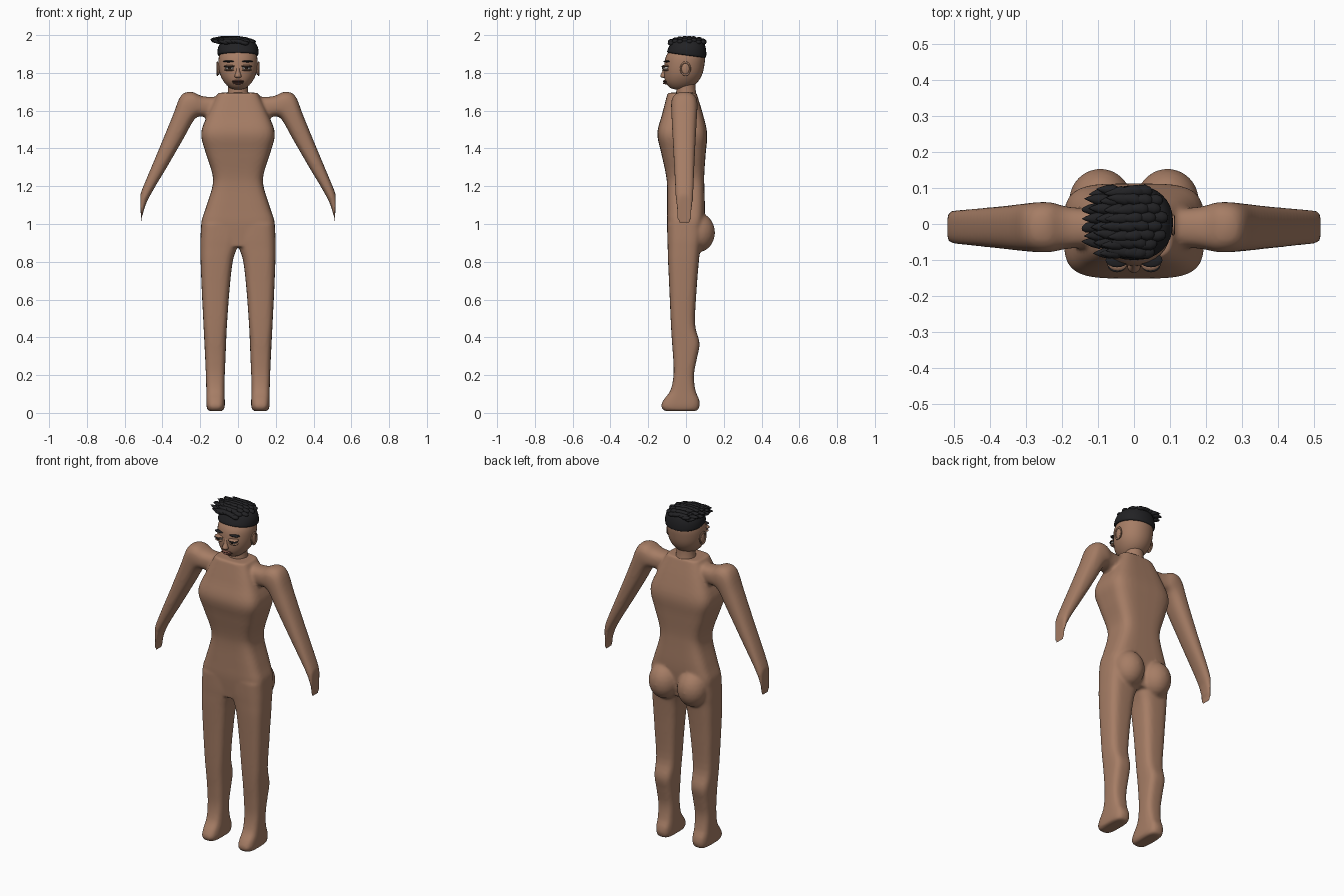
import bpy, bmesh, math, random
from mathutils import Vector, Matrix

random.seed(4)
cube = bpy.data.objects.get("Cube")
if cube:
    bpy.data.objects.remove(cube, do_unlink=True)


def material(name, rgb):
    m = bpy.data.materials.new(name)
    m.use_nodes = True
    m.diffuse_color = (*rgb, 1)
    m.node_tree.nodes["Principled BSDF"].inputs["Base Color"].default_value = (*rgb, 1)
    return m


SKIN = material("brown skin", (0.38, 0.205, 0.13))
HAIR = material("black hair", (0.016, 0.016, 0.018))
WHITE = material("eye white", (0.55, 0.5, 0.46))
IRIS = material("dark iris", (0.03, 0.018, 0.012))
LIPS = material("lip brown", (0.2, 0.08, 0.06))


def finish(bm, name, mat, angle=60):
    bmesh.ops.recalc_face_normals(bm, faces=bm.faces)
    me = bpy.data.meshes.new(name)
    bm.to_mesh(me)
    bm.free()
    ob = bpy.data.objects.new(name, me)
    bpy.context.collection.objects.link(ob)
    me.materials.append(mat)
    bpy.ops.object.select_all(action="DESELECT")
    ob.select_set(True)
    bpy.context.view_layer.objects.active = ob
    bpy.ops.object.shade_smooth_by_angle(angle=math.radians(angle))
    return ob


def spline(rows, steps):
    """Catmull-Rom resampling of rows of numbers."""
    out = []
    for i in range(len(rows) - 1):
        quad = [rows[max(0, min(len(rows) - 1, i + k))] for k in (-1, 0, 1, 2)]
        for s in range(steps):
            t = s / steps
            out.append([b + 0.5 * t * (c - a + t * (2*a - 5*b + 4*c - d + t * (3*(b - c) + d - a)))
                        for a, b, c, d in zip(*quad)])
    return out + [list(rows[-1])]


def loft(bm, rings, power=2, sides=24):
    """Skin superellipse rings, each given as centre, u axis, v axis."""
    def p(t):
        return math.copysign(abs(t) ** (2 / power), t)
    loops = []
    for c, u, v in rings:
        angles = [math.tau * i / sides for i in range(sides)]
        loops.append([bm.verts.new(c + u * p(math.cos(a)) + v * p(math.sin(a))) for a in angles])
    for lo, hi in zip(loops, loops[1:]):
        for i in range(sides):
            j = (i + 1) % sides
            bm.faces.new((lo[i], lo[j], hi[j], hi[i]))
    bm.faces.new(loops[0][::-1])
    bm.faces.new(loops[-1])


def upright(rows, steps=4, side=1):
    """Rows of z, x min, x max, y min, y max as horizontal rings."""
    return [(Vector((side * (x0 + x1) / 2, (y0 + y1) / 2, z)),
             Vector(((x1 - x0) / 2, 0, 0)), Vector((0, (y1 - y0) / 2, 0)))
            for z, x0, x1, y0, y1 in spline(rows, steps)]


def ball(bm, centre, size, segments=24):
    m = Matrix.Translation(centre) @ Matrix.Diagonal((*size, 1))
    bmesh.ops.create_uvsphere(bm, u_segments=segments, v_segments=segments // 2, radius=1, matrix=m)


# Body: torso, legs, seat and arms fused into one skin
TORSO = [(0.88, 0.185, -0.09, 0.075), (1.0, 0.195, -0.1, 0.095), (1.08, 0.172, -0.1, 0.1),
         (1.2, 0.135, -0.1, 0.097), (1.27, 0.137, -0.108, 0.097), (1.38, 0.172, -0.132, 0.105),
         (1.48, 0.195, -0.152, 0.112), (1.58, 0.16, -0.127, 0.09), (1.695, 0.105, -0.097, 0.055)]
LEG = [(0.01, 0.078, 0.16, -0.115, 0.06), (0.035, 0.07, 0.167, -0.132, 0.072),
       (0.07, 0.07, 0.168, -0.118, 0.07), (0.12, 0.071, 0.168, -0.082, 0.05),
       (0.2, 0.07, 0.17, -0.066, 0.042), (0.29, 0.066, 0.174, -0.068, 0.058),
       (0.37, 0.063, 0.178, -0.074, 0.072), (0.47, 0.058, 0.183, -0.08, 0.048),
       (0.65, 0.045, 0.192, -0.088, 0.056), (0.8, 0.028, 0.198, -0.095, 0.068),
       (0.87, 0.006, 0.199, -0.097, 0.076), (0.92, -0.01, 0.199, -0.099, 0.085),
       (1.0, -0.01, 0.195, -0.1, 0.09)]
# Arm rows: upper x z, lower x z, y min, y max
ARM = [(0.06, 1.675, 0.06, 1.56, -0.06, 0.04), (0.18, 1.675, 0.175, 1.567, -0.068, 0.047),
       (0.245, 1.7, 0.215, 1.567, -0.078, 0.06), (0.302, 1.68, 0.243, 1.535, -0.078, 0.06),
       (0.345, 1.575, 0.287, 1.455, -0.074, 0.055), (0.415, 1.405, 0.365, 1.32, -0.066, 0.047),
       (0.505, 1.19, 0.488, 1.105, -0.055, 0.038), (0.518, 1.15, 0.512, 0.975, -0.048, 0.03)]
bm = bmesh.new()
loft(bm, upright([(z, -w, w, f, b) for z, w, f, b in TORSO]), 4, 40)
for side in (-1, 1):
    loft(bm, upright(LEG, 4, side), 3.2, 28)
    ball(bm, (side * 0.093, 0.062, 0.955), (0.088, 0.092, 0.105))
    arm = []
    for x0, z0, x1, z1, f, b in spline(ARM, 4):
        hi, lo = Vector((side * x0, 0, z0)), Vector((side * x1, 0, z1))
        arm.append(((hi + lo) / 2 + Vector((0, (f + b) / 2, 0)), (hi - lo) / 2,
                    Vector((0, (b - f) / 2, 0))))
    loft(bm, arm, 2.5, 28)
body = finish(bm, "body", SKIN)
mod = body.modifiers.new("fuse", "REMESH")
mod.mode = "VOXEL"
mod.voxel_size = 0.009
mod.use_smooth_shade = True
mod = body.modifiers.new("soften", "SMOOTH")
mod.factor = 0.5
mod.iterations = 5

# Neck and head
bm = bmesh.new()
loft(bm, upright([(1.66, -0.06, 0.06, -0.055, 0.06), (1.72, -0.052, 0.052, -0.05, 0.05),
                  (1.78, -0.052, 0.052, -0.045, 0.05)]))
finish(bm, "neck", SKIN)
HEAD = [(1.713, 0.02, -0.06, -0.02), (1.722, 0.045, -0.085, 0.02), (1.75, 0.073, -0.108, 0.06),
        (1.79, 0.094, -0.116, 0.085), (1.84, 0.103, -0.115, 0.097), (1.89, 0.1, -0.105, 0.1),
        (1.935, 0.075, -0.07, 0.08), (1.95, 0.03, -0.02, 0.03)]
bm = bmesh.new()
loft(bm, upright([(z, -w, w, f, b) for z, w, f, b in HEAD]), 2.1, 32)
finish(bm, "head", SKIN)

# Ears, with a raised rim
for side, word in ((-1, "right"), (1, "left")):
    bm = bmesh.new()
    ball(bm, (side * 0.103, -0.003, 1.822), (0.011, 0.022, 0.033))
    finish(bm, word + "_ear", SKIN)
    bpy.ops.mesh.primitive_torus_add(major_radius=0.025, minor_radius=0.004, major_segments=24,
                                     minor_segments=8, location=(side * 0.109, -0.003, 1.822),
                                     rotation=(0, math.pi / 2, 0))
    rim = bpy.context.object
    rim.name = word + "_ear_rim"
    rim.scale.x = 1.35
    rim.data.materials.append(SKIN)
    bpy.ops.object.shade_smooth()

    # Eyes, lids and brows
    for name, mat, x, y, z, size in (
            ("eye", WHITE, 0.045, -0.107, 1.826, (0.024, 0.018, 0.009)),
            ("iris", IRIS, 0.045, -0.12, 1.826, (0.01, 0.008, 0.009)),
            ("upper_lid", SKIN, 0.045, -0.105, 1.836, (0.029, 0.024, 0.006)),
            ("lower_lid", SKIN, 0.045, -0.105, 1.815, (0.027, 0.022, 0.005)),
            ("lashes", HAIR, 0.047, -0.112, 1.832, (0.027, 0.022, 0.003)),
            ("brow", HAIR, 0.047, -0.1, 1.861, (0.032, 0.02, 0.005))):
        bm = bmesh.new()
        ball(bm, (side * x, y, z), size, 16)
        finish(bm, word + "_" + name, mat)

# Nose and mouth
bm = bmesh.new()
loft(bm, upright([(1.773, -0.01, 0.01, -0.12, -0.1), (1.782, -0.018, 0.018, -0.136, -0.1),
                  (1.81, -0.01, 0.01, -0.124, -0.1), (1.84, -0.007, 0.007, -0.114, -0.1)]))
finish(bm, "nose", SKIN)
for name, z, width, mat in (("upper_lip", 1.757, 0.031, LIPS), ("mouth_line", 1.752, 0.034, IRIS),
                            ("lower_lip", 1.745, 0.026, LIPS)):
    bm = bmesh.new()
    ball(bm, (0, -0.101, z), (width, 0.022, 0.003 if mat is IRIS else 0.006), 16)
    finish(bm, name, mat)

# Hair cap, lower at the back
CAP = [(1.893, 0.1, -0.09, 0.1), (1.9, 0.108, -0.1, 0.107), (1.935, 0.105, -0.09, 0.105),
       (1.965, 0.085, -0.075, 0.09), (1.982, 0.04, -0.035, 0.045)]
bm = bmesh.new()
loft(bm, upright([(z, -w, w, f, b) for z, w, f, b in CAP]), 2.2, 32)
for v in bm.verts:
    v.co.z -= 0.12 * v.co.y * max(0, (1.96 - v.co.z) / 0.06)
finish(bm, "hair_cap", HAIR)

# Swept locks: round roots, pointed tips towards one side
bm = bmesh.new()
for row in range(8):
    y = -0.078 + 0.024 * row
    reach = math.sqrt(max(0.1, 1 - ((y - 0.008) / 0.108) ** 2))
    for col in range(6):
        x = (0.095 - 0.034 * (col + 0.5 * (row % 2))) * reach
        dome = max(0, 1 - (x / 0.12) ** 2 - ((y - 0.008) / 0.11) ** 2)
        z = 1.932 + 0.045 * math.sqrt(dome)
        length = random.uniform(0.06, 0.075)
        drift = random.uniform(-0.008, 0.008)
        lock = []
        for t, r in ((0, 0.003), (0.08, 0.012), (0.3, 0.017), (0.6, 0.013), (0.85, 0.006), (1, 0.0006)):
            lift = 0.006 + 0.012 * t * t
            xx = max(x - length * t, -0.145 + 0.012 * (1 - t))
            lock.append((Vector((xx, y + drift * t, z + lift)),
                         Vector((0, r, 0)), Vector((0, 0, r * 0.75))))
        loft(bm, lock, 2, 10)
finish(bm, "hair_locks", HAIR)
